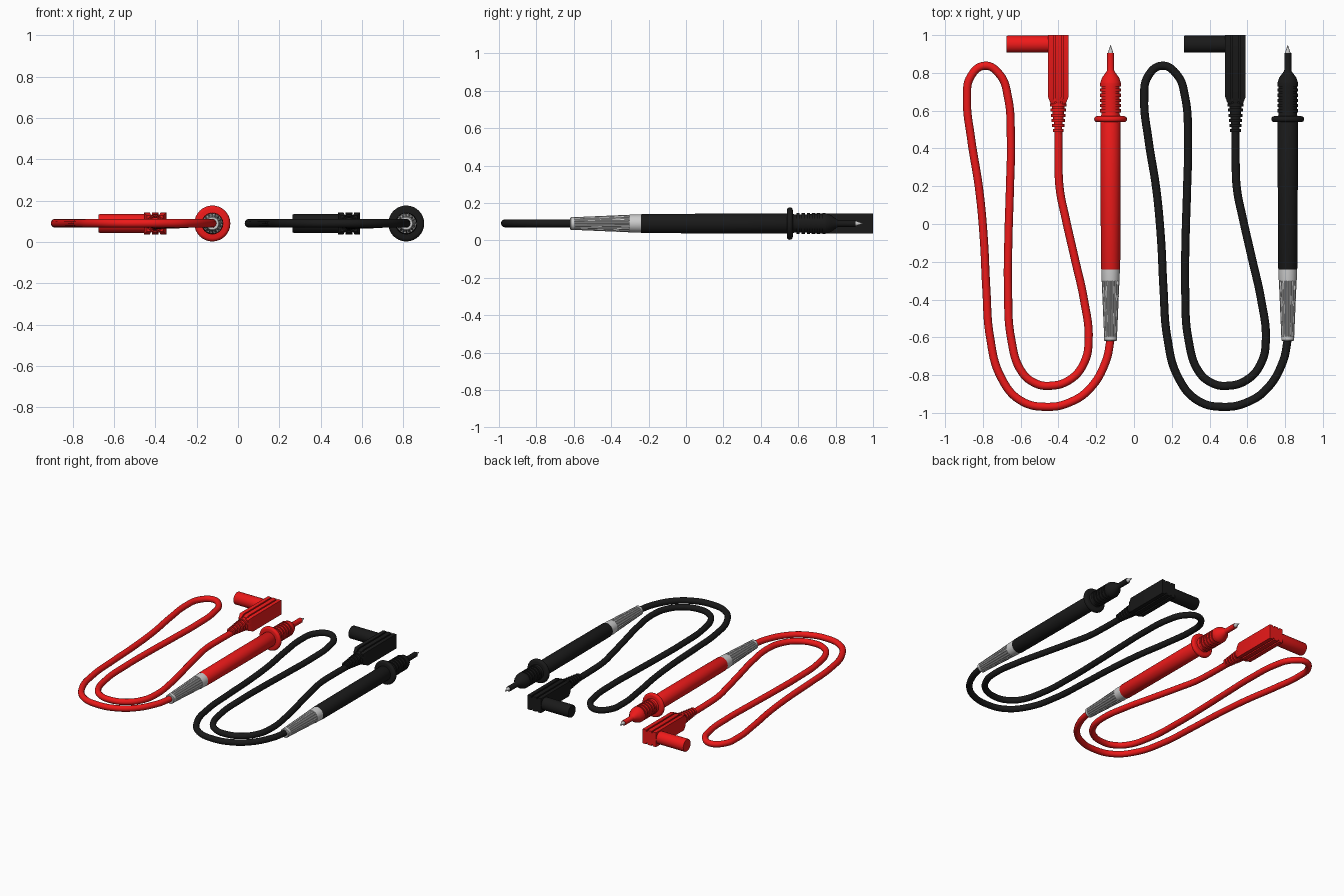
import bpy, bmesh, math
from mathutils import Vector

if "Cube" in bpy.data.objects:
    bpy.data.objects.remove(bpy.data.objects["Cube"])

Z = 0.09  # common centre height


def material(name, rgb):
    m = bpy.data.materials.new(name)
    m.diffuse_color = (*rgb, 1)
    m.use_nodes = True
    m.node_tree.nodes["Principled BSDF"].inputs["Base Color"].default_value = m.diffuse_color
    return m


def finish(bm, name, mat=None, angle=30):
    bmesh.ops.recalc_face_normals(bm, faces=bm.faces)
    me = bpy.data.meshes.new(name)
    bm.to_mesh(me)
    bm.free()
    ob = bpy.data.objects.new(name, me)
    bpy.context.collection.objects.link(ob)
    if mat:
        me.materials.append(mat)
    bpy.ops.object.select_all(action='DESELECT')
    ob.select_set(True)
    bpy.context.view_layer.objects.active = ob
    bpy.ops.object.shade_smooth_by_angle(angle=math.radians(angle))
    return ob


def loft(bm, rings):
    rows = [[bm.verts.new(p) for p in ring] for ring in rings]
    n = len(rows[0])
    for a, b in zip(rows, rows[1:]):
        for i in range(n):
            j = (i + 1) % n
            bm.faces.new((a[i], a[j], b[j], b[i]))
    bm.faces.new(rows[0])
    bm.faces.new(rows[-1])


def lathe(name, profile, centre, mat=None, axis='Y', n=32, fin=None):
    """Turn (position, radius) pairs about the x or y axis; fin scales the groove columns."""
    rings = []
    for t, r in profile:
        ring = []
        for i in range(n):
            a = 2 * math.pi * i / n
            k = r * (fin if fin and i % 4 in (2, 3) else 1)
            u, w = k * math.cos(a), k * math.sin(a)
            ring.append(Vector((u + centre, t, w + Z)) if axis == 'Y' else Vector((t, u + centre, w + Z)))
        rings.append(ring)
    bm = bmesh.new()
    loft(bm, rings)
    return finish(bm, name, mat)


def ribbed(y0, y1, r0, r1, count, depth):
    """Square ribs and grooves between two stations."""
    out = []
    step = (y1 - y0) / count
    for i in range(count):
        r = r0 + (r1 - r0) * i / max(count - 1, 1)
        y = y0 + i * step
        out += [(y, r - depth), (y + step * .4, r - depth), (y + step * .4, r), (y + step, r)]
    return out


def plug_body(name, cx, mat):
    # three slabs side by side, separated by grooves above and below
    w, h, g = 0.054, 0.053, 0.042
    top = [(-w, h), (-.026, h), (-.026, g), (-.016, g), (-.016, h),
           (.016, h), (.016, g), (.026, g), (.026, h), (w, h)]
    section = top + [(x, -z) for x, z in reversed(top)]
    bm = bmesh.new()
    loft(bm, [[(cx + x * s, y, Z + z * s) for x, z in section]
              for y, s in ((1.0, 1), (.672, 1), (.635, .72))])
    return finish(bm, name, mat)


# cable centreline seen from above, from probe to plug
PATH = [(-.122, -.60), (-.15, -.73), (-.235, -.873), (-.335, -.942), (-.455, -.968),
        (-.60, -.935), (-.705, -.81), (-.762, -.60), (-.782, -.34), (-.795, -.08),
        (-.82, .185), (-.862, .45), (-.884, .66), (-.865, .78), (-.79, .838),
        (-.71, .79), (-.667, .67), (-.652, .45), (-.657, .185), (-.665, -.08),
        (-.667, -.34), (-.65, -.61), (-.594, -.783), (-.525, -.842), (-.455, -.857),
        (-.34, -.825), (-.262, -.73), (-.24, -.61), (-.265, -.40), (-.313, -.185),
        (-.362, .03), (-.393, .185), (-.40, .34), (-.40, .50)]


def cable(name, dx, mat):
    cu = bpy.data.curves.new(name, 'CURVE')
    cu.dimensions = '3D'
    cu.bevel_depth = 0.0215
    cu.bevel_resolution = 4
    cu.resolution_u = 8
    cu.use_fill_caps = True
    sp = cu.splines.new('BEZIER')
    sp.bezier_points.add(len(PATH) - 1)
    for i, (bp, (x, y)) in enumerate(zip(sp.bezier_points, PATH)):
        drop = .011 * max(0, i - 27) / 6
        bp.co = (x + dx, y, Z + .001 - drop)
        bp.handle_left_type = bp.handle_right_type = 'AUTO'
    cu.materials.append(mat)
    bpy.context.collection.objects.link(bpy.data.objects.new(name, cu))


def lead(tag, dx, mat):
    px, cx = -.124 + dx, -.401 + dx
    # probe: handle, ribbed finger grip, nose
    lathe(tag + "_probe_handle",
          [(-.24, .049), (-.235, .051), (.2, .053), (.57, .053)]
          + ribbed(.58, .745, .055, .055, 6, .007)
          + [(.75, .054), (.775, .045), (.808, .021), (.815, .0185), (.905, .0185)], px, mat)
    # rounded finger guard
    lathe(tag + "_finger_guard",
          [(.555 - .016 * math.cos(a), .071 + .016 * math.sin(a))
           for a in [math.pi * i / 8 for i in range(9)]], px, mat)
    # metal tip
    lathe(tag + "_metal_tip", [(.89, .014), (.908, .014), (.947, .001)], px, n=16)
    # grey collar and fluted bend relief
    lathe(tag + "_grey_collar", [(-.302, .047), (-.295, .048), (-.235, .049)], px)
    lathe(tag + "_grey_fluted_sleeve", [(-.60, .034), (-.30, .047)], px, n=64, fin=.9)
    lathe(tag + "_grey_sleeve_end", [(-.62, .030), (-.615, .034), (-.595, .0345)], px)
    # right-angle plug
    plug_body(tag + "_plug_body", cx, mat)
    lathe(tag + "_plug_barrel", [(-.674 + dx, .043), (-.670 + dx, .045), (-.44 + dx, .045)],
          .952, mat, axis='X')
    lathe(tag + "_plug_strain_relief", ribbed(.475, .665, .029, .046, 7, .011), cx, mat)
    cable(tag + "_cable", dx, mat)


lead("red", 0, material("red_plastic", (.85, .01, .01)))
lead("black", .938, material("black_plastic", (.01, .01, .01)))
